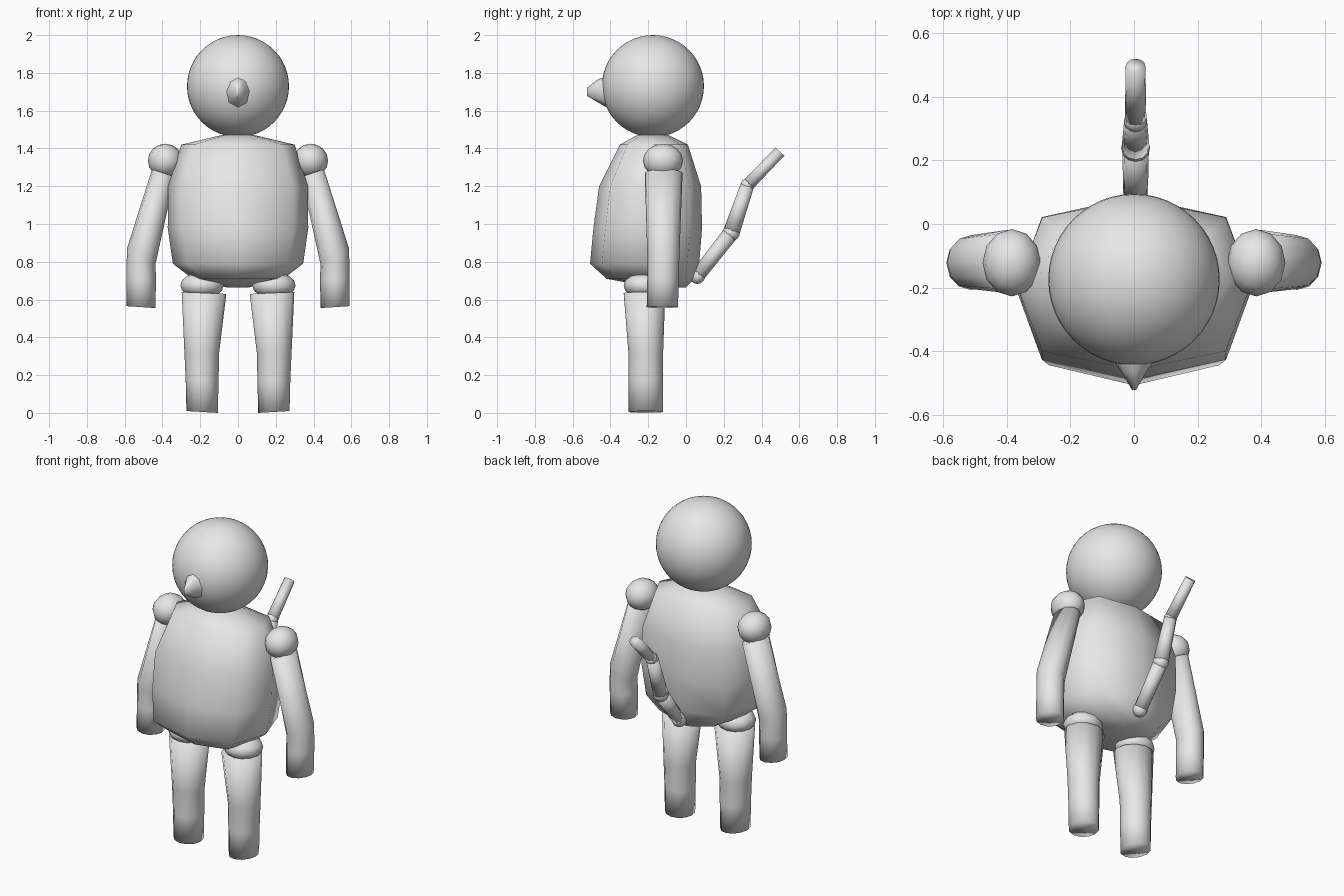
import bpy, bmesh, math
from mathutils import Vector

if "Cube" in bpy.data.objects:
    bpy.data.objects.remove(bpy.data.objects["Cube"])

grey = bpy.data.materials.new("light grey")
grey.diffuse_color = (0.8, 0.8, 0.8, 1)
grey.use_nodes = True
grey.node_tree.nodes["Principled BSDF"].inputs["Base Color"].default_value = grey.diffuse_color


def finish(name, bm, smooth=True):
    bmesh.ops.recalc_face_normals(bm, faces=bm.faces)
    for f in bm.faces:
        f.smooth = smooth
    me = bpy.data.meshes.new(name)
    bm.to_mesh(me)
    bm.free()
    me.materials.append(grey)
    ob = bpy.data.objects.new(name, me)
    bpy.context.collection.objects.link(ob)
    return ob


def loft(name, rings):
    """Skin a list of point rings and cap both ends."""
    bm = bmesh.new()
    vs = [[bm.verts.new(p) for p in r] for r in rings]
    n = len(vs[0])
    for a, b in zip(vs, vs[1:]):
        for i in range(n):
            j = (i + 1) % n
            bm.faces.new((a[i], a[j], b[j], b[i]))
    bm.faces.new(vs[0])
    bm.faces.new(vs[-1])
    return finish(name, bm)


def ring(c, u, v, n=12):
    c, u, v = Vector(c), Vector(u), Vector(v)
    return [c + u * math.cos(t) + v * math.sin(t)
            for t in (2 * math.pi * i / n for i in range(n))]


def ball(name, c, r, seg=32, rows=16):
    bm = bmesh.new()
    bmesh.ops.create_uvsphere(bm, u_segments=seg, v_segments=rows, radius=1)
    for v in bm.verts:
        v.co = Vector((v.co.x * r[0], v.co.y * r[1], v.co.z * r[2])) + Vector(c)
    return finish(name, bm)


# Head and pointed nose
ball("head", (0, -0.175, 1.73), (0.27, 0.27, 0.27), 48, 24)
loft("nose", [ring((0, y, z), (rx, 0, 0), (0, 0, rz), 8) for y, z, rx, rz in
              [(-0.38, 1.70, 0.09, 0.10), (-0.425, 1.70, 0.068, 0.08),
               (-0.465, 1.705, 0.04, 0.062), (-0.523, 1.70, 0.006, 0.022)]])

# Eight-sided torso: height, half width, front y, back y
rings = []
for z, w, f, b in [(1.47, 0.09, -0.26, -0.09), (1.42, 0.30, -0.35, 0.01),
                   (1.20, 0.37, -0.46, 0.08), (0.98, 0.372, -0.49, 0.085),
                   (0.79, 0.345, -0.508, 0.07), (0.71, 0.24, -0.42, 0.045),
                   (0.665, 0.06, -0.18, 0.0)]:
    m, d = (f + b) / 2, (b - f) / 2
    k = 0.78
    rings.append([(w * x, m + d * y, z) for x, y in
                  [(1, 0), (k, k), (0, 1), (-k, k), (-1, 0), (-k, -k), (0, -1), (k, -k)]])
loft("torso", rings)

# Arms and legs, both sides
for s, side in ((1, "left"), (-1, "right")):
    ball(side + "_shoulder", (s * 0.385, -0.122, 1.335), (0.092, 0.106, 0.09), 12, 8)
    loft(side + "_arm", [ring((s * x, y, z), (rx, 0, tilt * s), (0, ry, 0)) for x, y, z, rx, ry, tilt in
                         [(0.395, -0.118, 1.27, 0.06, 0.10, 0.02),
                          (0.512, -0.12, 0.83, 0.076, 0.085, 0.04),
                          (0.513, -0.122, 0.71, 0.078, 0.083, 0.0),
                          (0.513, -0.125, 0.56, 0.077, 0.083, 0.005)]])
    ball(side + "_hip", (s * 0.19, -0.22, 0.675), (0.115, 0.11, 0.07), 12, 8)
    loft(side + "_leg", [ring((s * x, y, z), (rx, 0, 0.005 * s), (0, ry, 0)) for x, y, z, rx, ry in
                         [(0.18, -0.22, 0.635, 0.118, 0.11),
                          (0.192, -0.213, 0.32, 0.092, 0.092),
                          (0.19, -0.213, 0.17, 0.087, 0.092),
                          (0.19, -0.213, 0.005, 0.083, 0.092)]])

# Jointed tail
pts = [(0.06, 0.725), (0.24, 0.955), (0.325, 1.205), (0.498, 1.383)]
for i, (a, b) in enumerate(zip(pts, pts[1:])):
    d = Vector((0, b[0] - a[0], b[1] - a[1])).normalized()
    n = Vector((0, -d.z, d.y))
    r0, r1 = [(0.038, 0.042), (0.044, 0.036), (0.034, 0.031)][i]
    loft("tail_segment", [ring((0.005, a[0], a[1]), (r0, 0, 0), n * r0),
                          ring((0.005, b[0], b[1]), (r1, 0, 0), n * r1)])
    r = (0.042, 0.046, 0.037)[i]
    ball("tail_joint", (0.005, a[0], a[1]), (r, r, r), 12, 8)
